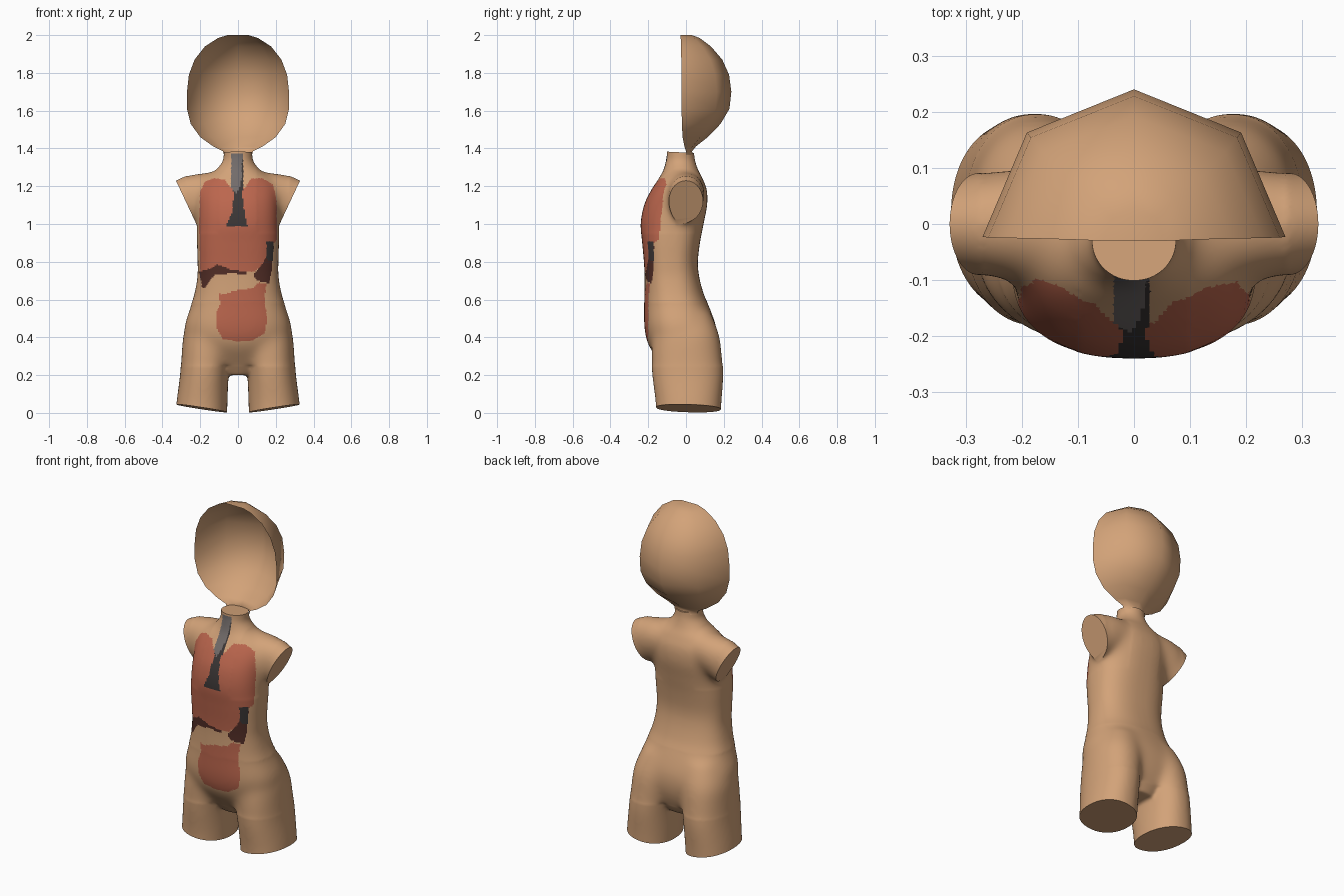
import bpy, bmesh, math
from mathutils import Vector

if "Cube" in bpy.data.objects:
    bpy.data.objects.remove(bpy.data.objects["Cube"])

# ---------- colours ----------
def material(name, rgb):
    m = bpy.data.materials.new(name)
    m.diffuse_color = (*rgb, 1)
    m.use_nodes = True
    m.node_tree.nodes["Principled BSDF"].inputs["Base Color"].default_value = m.diffuse_color
    return m

MATS = [material("skin", (0.65, 0.365, 0.19)),
        material("organ_red", (0.50, 0.133, 0.075)),
        material("dark_brown", (0.085, 0.027, 0.02)),
        material("charcoal", (0.045, 0.038, 0.037)),
        material("grey", (0.17, 0.15, 0.145))]

# ---------- helpers ----------
def bridge(bm, rings):
    """Closed loft through rings of points."""
    loops = [[bm.verts.new(p) for p in r] for r in rings]
    n = len(loops[0])
    faces = [bm.faces.new(loops[0]), bm.faces.new(loops[-1])]
    for a, b in zip(loops, loops[1:]):
        for i in range(n):
            j = (i + 1) % n
            faces.append(bm.faces.new((a[i], a[j], b[j], b[i])))
    bmesh.ops.recalc_face_normals(bm, faces=faces)

def smooth_rows(rows, steps=5):
    """Catmull-Rom interpolation between rows of numbers."""
    ext, out = [rows[0]] + rows + [rows[-1]], []
    for i in range(1, len(ext) - 2):
        for k in range(steps):
            t = k / steps
            out.append([0.5 * (2 * b + (c - a) * t + (2 * a - 5 * b + 4 * c - d) * t * t
                               + (3 * b - a - 3 * c + d) * t ** 3)
                        for a, b, c, d in zip(*ext[i - 1:i + 3])])
    return out + [rows[-1]]

def section(z, cx, hw, yf, yb, n=2.0, count=48):
    """Horizontal superellipse section."""
    cy, hy, pts = (yf + yb) / 2, (yb - yf) / 2, []
    for k in range(count):
        a = 2 * math.pi * k / count
        c, s = math.cos(a), math.sin(a)
        pts.append((cx + hw * math.copysign(abs(c) ** (2 / n), c),
                    cy + hy * math.copysign(abs(s) ** (2 / n), s), z))
    return pts

def cut(bm, co, no, keep):
    """Slice the chosen region with a plane."""
    faces = [f for f in bm.faces if keep(f.calc_center_median())]
    geom = set(faces)
    for f in faces:
        geom.update(f.edges)
        geom.update(f.verts)
    bmesh.ops.bisect_plane(bm, geom=list(geom), plane_co=co, plane_no=no,
                           dist=1e-6, clear_outer=True)

def inside(x, z, poly):
    hit = False
    for (x1, z1), (x2, z2) in zip(poly, poly[1:] + poly[:1]):
        if (z1 > z) != (z2 > z) and x < (x2 - x1) * (z - z1) / (z2 - z1) + x1:
            hit = not hit
    return hit

def finish(obj, angle):
    bpy.ops.object.select_all(action='DESELECT')
    obj.select_set(True)
    bpy.context.view_layer.objects.active = obj
    bpy.ops.object.shade_smooth_by_angle(angle=math.radians(angle))

# ---------- body: trunk, legs and arm stumps ----------
bm = bmesh.new()
trunk = [  # z, half width, front y, back y, squareness
    (0.20, 0.12, -0.09, 0.10, 2.0), (0.27, 0.20, -0.14, 0.14, 2.2),
    (0.36, 0.262, -0.20, 0.165, 2.3), (0.45, 0.285, -0.221, 0.162, 2.4),
    (0.55, 0.256, -0.222, 0.128, 2.4), (0.63, 0.231, -0.22, 0.094, 2.4),
    (0.72, 0.215, -0.219, 0.07, 2.5), (0.80, 0.214, -0.223, 0.063, 2.5),
    (0.90, 0.217, -0.232, 0.074, 2.5), (1.00, 0.218, -0.24, 0.093, 2.4),
    (1.10, 0.218, -0.222, 0.112, 2.4), (1.18, 0.215, -0.184, 0.11, 2.4),
    (1.24, 0.185, -0.145, 0.088, 2.3), (1.285, 0.12, -0.12, 0.065, 2.1),
    (1.33, 0.083, -0.108, 0.05, 2.0), (1.37, 0.076, -0.102, 0.044, 2.0),
    (1.45, 0.076, -0.102, 0.043, 2.0)]
bridge(bm, [section(z, 0, hw, yf, yb, n) for z, hw, yf, yb, n in smooth_rows(trunk)])

legs = [(-0.09, 0.20, 0.14, -0.155, 0.18), (0.05, 0.191, 0.135, -0.16, 0.187),
        (0.20, 0.178, 0.129, -0.178, 0.197), (0.32, 0.164, 0.134, -0.184, 0.19),
        (0.42, 0.15, 0.138, -0.175, 0.175), (0.54, 0.12, 0.12, -0.14, 0.128)]
arms = [(0.05, 1.19, 0.095, 0.085), (0.15, 1.175, 0.106, 0.098),
        (0.215, 1.15, 0.119, 0.099), (0.277, 1.12, 0.122, 0.091),
        (0.37, 1.076, 0.12, 0.089)]
arm_dir, arm_up = Vector((0.905, 0, -0.426)), Vector((0.426, 0, 0.905))
for s in (1, -1):
    bridge(bm, [section(z, s * cx, hw, yf, yb, 2.2)
                for z, cx, hw, yf, yb in smooth_rows(legs)])
    rings = []
    for x, z, r, ry in smooth_rows(arms):
        ring = []
        for k in range(32):
            a = 2 * math.pi * k / 32
            p = Vector((x, ry * math.cos(a), z)) + arm_up * r * math.sin(a)
            ring.append((s * p.x, p.y, p.z))
        rings.append(ring)
    bridge(bm, rings)

mesh = bpy.data.meshes.new("body")
bm.to_mesh(mesh)
bm.free()
body = bpy.data.objects.new("body", mesh)
bpy.context.collection.objects.link(body)

# Fuse into one skin and soften the joins
fuse = body.modifiers.new("fuse", 'REMESH')
fuse.mode, fuse.voxel_size = 'VOXEL', 0.008
soft = body.modifiers.new("soften", 'SMOOTH')
soft.factor, soft.iterations = 0.5, 15
bpy.context.view_layer.update()
fused = bpy.data.meshes.new_from_object(
    body.evaluated_get(bpy.context.evaluated_depsgraph_get()))
body.modifiers.clear()
body.data = fused
fused.materials.clear()
for m in MATS:
    fused.materials.append(m)

bm = bmesh.new()
bm.from_mesh(fused)
# Extra softening where limbs meet the trunk
joins = [v for v in bm.verts if 0.25 < v.co.z < 0.58
         or (0.95 < v.co.z < 1.3 and 0.1 < abs(v.co.x) < 0.27)]
for _ in range(60):
    bmesh.ops.smooth_vert(bm, verts=joins, factor=0.5,
                          use_axis_x=True, use_axis_y=True, use_axis_z=True)

# Flat cuts at neck, arms and legs, then caps
cut(bm, (0, 0, 1.378), (0, 0.05, 1), lambda c: c.z > 1.3)
for s in (1, -1):
    cut(bm, (s * 0.277, 0, 1.12), (s * 0.905, 0, -0.426),
        lambda c: c.x * s > 0.222 and c.z > 0.8)
    cut(bm, (s * 0.06, 0, 0.004), (s * 0.155, -0.03, -1),
        lambda c: c.x * s > 0 and c.z < 0.15)
bmesh.ops.holes_fill(bm, edges=[e for e in bm.edges if e.is_boundary], sides=0)

# ---------- painted organs on the front ----------
lungs = [(-.2, .73), (-.207, 1), (-.2, 1.17), (-.175, 1.225), (-.13, 1.242), (-.07, 1.235),
         (-.035, 1.19), (.035, 1.19), (.07, 1.24), (.13, 1.242), (.185, 1.21), (.205, 1.12),
         (.207, .92), (.165, .87), (.14, .79), (.08, .745), (-.05, .75), (-.12, .77)]
bowel = [(-.1, .64), (-.08, .625), (0, .65), (.08, .66), (.11, .69), (.15, .68), (.14, .6),
         (.155, .5), (.14, .42), (.08, .385), (0, .38), (-.08, .39), (-.11, .44),
         (-.118, .52), (-.095, .58)]
liver = [(-.207, .745), (-.13, .77), (-.11, .785), (-.04, .76), (.04, .745), (.04, .735),
         (-.05, .737), (-.12, .73), (-.15, .7), (-.17, .665), (-.19, .66), (-.195, .7)]
spleen = [(.15, .88), (.155, .84), (.13, .79), (.08, .73), (.1, .7), (.165, .685),
          (.178, .75), (.19, .88)]
spleen_top = [(.15, .91), (.19, .91), (.185, .8), (.152, .81)]
windpipe = [(-.035, 1.37), (.025, 1.37), (.03, 1.25), (.022, 1.15), (.035, 1.05),
            (.05, .99), (-.06, .99), (-.032, 1.06), (-.02, 1.16), (-.035, 1.2)]
windpipe_light = [(-.036, 1.37), (.026, 1.37), (.015, 1.22), (-.005, 1.16), (-.036, 1.19)]
PATCHES = [(lungs, 1), (bowel, 1), (liver, 2), (spleen, 2), (spleen_top, 3),
           (windpipe, 3), (windpipe_light, 4)]
bm.normal_update()
for f in bm.faces:
    f.material_index = 0
    c = f.calc_center_median()
    if c.y < -0.07 and f.normal.y < -0.1 and len(f.verts) < 9:
        for poly, index in PATCHES:
            if inside(c.x, c.z, poly):
                f.material_index = index
bm.to_mesh(fused)
bm.free()
finish(body, 40)

# ---------- head: open shell, back half only ----------
head_rings = [  # z, half width, front edge y, back y
    (2.00, 0.055, -0.03, 0.03), (1.985, 0.105, -0.028, 0.072), (1.94, 0.175, -0.026, 0.132),
    (1.87, 0.23, -0.025, 0.192), (1.79, 0.26, -0.024, 0.228), (1.70, 0.27, -0.023, 0.24),
    (1.61, 0.27, -0.023, 0.23), (1.53, 0.25, -0.022, 0.183), (1.46, 0.20, -0.018, 0.115),
    (1.41, 0.13, -0.008, 0.052), (1.385, 0.08, 0.0, 0.032), (1.365, 0.074, 0.0, 0.04)]
bm = bmesh.new()
rows = []
for z, hw, yf, yb in head_rings:
    rows.append([bm.verts.new((hw * math.cos(math.pi * k / 4),
                               yf + (yb - yf) * math.sin(math.pi * k / 4), z))
                 for k in range(5)])
bm.faces.new(rows[0])
for a, b in zip(rows, rows[1:]):
    for i in range(4):
        bm.faces.new((a[i], b[i], b[i + 1], a[i + 1]))
bmesh.ops.recalc_face_normals(bm, faces=bm.faces)
bm.normal_update()
if max(bm.faces, key=lambda f: f.calc_center_median().y).normal.y < 0:
    bmesh.ops.reverse_faces(bm, faces=bm.faces)
mesh = bpy.data.meshes.new("head_shell")
bm.to_mesh(mesh)
bm.free()
mesh.materials.append(MATS[0])
head = bpy.data.objects.new("head_shell", mesh)
bpy.context.collection.objects.link(head)
finish(head, 60)
